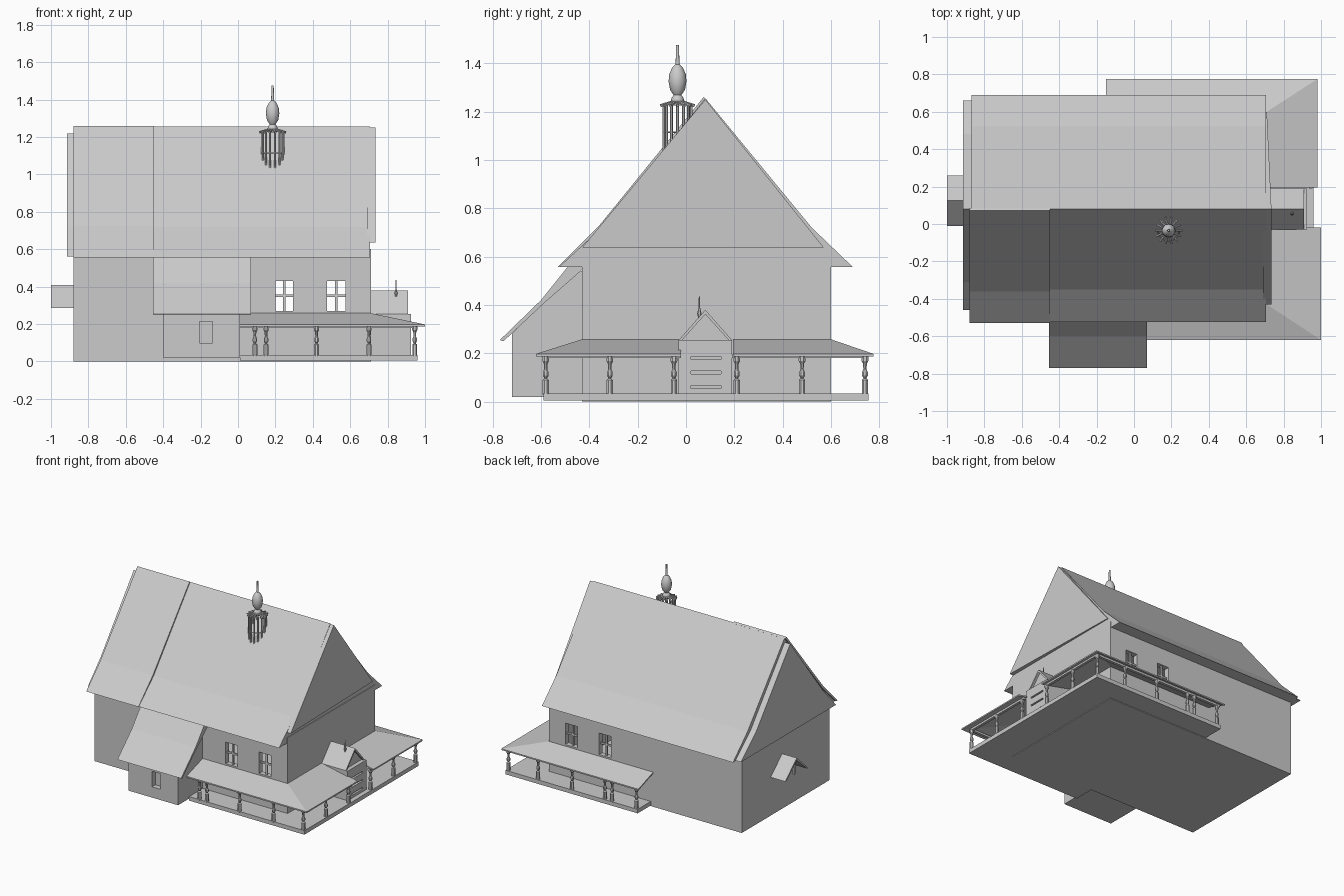
import bpy, bmesh, math
from mathutils import Vector

cube = bpy.data.objects.get("Cube")
if cube:
    bpy.data.objects.remove(cube, do_unlink=True)

grey = bpy.data.materials.new("plain_grey")
grey.use_nodes = True
grey.diffuse_color = (0.6, 0.6, 0.6, 1)
grey.node_tree.nodes["Principled BSDF"].inputs["Base Color"].default_value = (0.6, 0.6, 0.6, 1)


def finish(name, bm):
    bmesh.ops.recalc_face_normals(bm, faces=bm.faces)
    mesh = bpy.data.meshes.new(name)
    bm.to_mesh(mesh)
    bm.free()
    mesh.materials.append(grey)
    ob = bpy.data.objects.new(name, mesh)
    bpy.context.scene.collection.objects.link(ob)
    return ob


def solid(name, points, push):
    """Extrude a flat outline along a vector."""
    bm = bmesh.new()
    face = bm.faces.new([bm.verts.new(p) for p in points])
    new = bmesh.ops.extrude_face_region(bm, geom=[face], use_keep_orig=True)["geom"]
    bmesh.ops.translate(bm, vec=push, verts=[g for g in new if isinstance(g, bmesh.types.BMVert)])
    return finish(name, bm)


def prism(name, profile, x0, x1):
    """Extrude a (y, z) profile along x."""
    return solid(name, [(x0, y, z) for y, z in profile], (x1 - x0, 0, 0))


def box(name, x0, x1, y0, y1, z0, z1):
    return prism(name, [(y0, z0), (y1, z0), (y1, z1), (y0, z1)], x0, x1)


def lathe(name, profile, x, y, sides):
    bm = bmesh.new()
    rings = []
    for r, z in profile:
        turn = [math.tau * (i + 0.5) / sides for i in range(sides)]
        rings.append([bm.verts.new((x + r * math.cos(a), y + r * math.sin(a), z)) for a in turn])
    for low, high in zip(rings, rings[1:]):
        for i in range(sides):
            j = (i + 1) % sides
            bm.faces.new((low[i], low[j], high[j], high[i]))
    bm.faces.new(rings[0])
    bm.faces.new(rings[-1])
    return finish(name, bm)


def rod(name, a, b, r):
    a, b = Vector(a), Vector(b)
    bm = bmesh.new()
    bmesh.ops.create_cone(bm, cap_ends=True, segments=6, radius1=r, radius2=r, depth=(b - a).length)
    ob = finish(name, bm)
    ob.rotation_euler = (b - a).to_track_quat("Z", "Y").to_euler()
    ob.location = (a + b) / 2
    return ob


def cut(target, cutter):
    cutter.hide_render = True
    mod = target.modifiers.new("opening", "BOOLEAN")
    mod.operation, mod.solver, mod.object = "DIFFERENCE", "EXACT", cutter
    bpy.context.view_layer.objects.active = target
    bpy.ops.object.modifier_apply(modifier=mod.name)
    bpy.data.objects.remove(cutter, do_unlink=True)


def smooth(ob, angle=40):
    bpy.ops.object.select_all(action="DESELECT")
    ob.select_set(True)
    bpy.context.view_layer.objects.active = ob
    bpy.ops.object.shade_smooth_by_angle(angle=math.radians(angle))


# House walls, hollow, with two windows in the front and back
walls = box("house_walls", -0.88, 0.71, -0.43, 0.60, 0, 0.60)
cut(walls, box("room_cutter", -0.84, 0.67, -0.39, 0.56, 0.02, 0.555))
for x0, x1 in ((0.20, 0.295), (0.475, 0.575)):
    cut(walls, box("window_cutter", x0, x1, -0.7, 0.8, 0.27, 0.43))
    mid = (x0 + x1) / 2
    for side, y in (("front", -0.415), ("back", 0.575)):
        box(side + "_window_upright", mid - 0.007, mid + 0.007, y, y + 0.01, 0.265, 0.435)
        box(side + "_window_crossbar", x0 - 0.005, x1 + 0.005, y, y + 0.01, 0.345, 0.358)

# Main roof, with a raised overlay on the left part of the front slope
prism("main_roof", [(-0.525, 0.557), (-0.35, 0.72), (0.08, 1.255), (0.52, 0.72), (0.69, 0.557)], -0.87, 0.705)
prism("roof_overlay", [(-0.53, 0.557), (-0.36, 0.727), (0.073, 1.26), (0.085, 1.25), (-0.35, 0.715), (-0.51, 0.557)],
      -0.88, -0.45)

# Gable panels at both ends; the +x panel tapers toward the back
prism("end_gable", [(-0.46, 0.56), (-0.31, 0.72), (0.08, 1.22), (0.48, 0.72), (0.66, 0.56)], -0.915, -0.86)
gable = prism("entry_gable", [(-0.43, 0.637), (0.08, 1.25), (0.57, 0.637)], 0.69, 0.735)
for v in gable.data.vertices:
    if v.co.x > 0.7 and v.co.y > 0.1:
        v.co.x = 0.712

# Front lean-to
leanto = prism("leanto_walls", [(-0.42, 0.02), (-0.72, 0.02), (-0.72, 0.28), (-0.6, 0.405), (-0.48, 0.54), (-0.42, 0.54)],
               -0.40, 0.01)
cut(leanto, box("leanto_window_cutter", -0.205, -0.135, -0.8, -0.68, 0.10, 0.215))
prism("leanto_roof", [(-0.43, 0.557), (-0.49, 0.557), (-0.60, 0.42), (-0.77, 0.255), (-0.755, 0.25), (-0.59, 0.405),
                      (-0.43, 0.545)], -0.455, 0.07)

# Gallery floor wrapping three sides
floor = [(0.01, -0.59), (0.96, -0.59), (0.96, 0.755), (-0.13, 0.755), (-0.13, 0.59), (0.70, 0.59), (0.70, -0.42),
         (0.01, -0.42)]
solid("gallery_floor", [(x, y, 0.005) for x, y in floor], (0, 0, 0.03))

# Gallery roof slabs: top edge against the wall, lower edge at the eave
TOP, EAVE = 0.258, 0.198
slabs = {
    "front": [(0.01, -0.43), (0.71, -0.43), (1.0, -0.62), (0.01, -0.62)],
    "side_front": [(0.71, -0.02), (0.71, -0.43), (1.0, -0.62), (1.0, -0.02)],
    "side_back": [(0.71, 0.60), (0.71, 0.195), (0.98, 0.195), (0.98, 0.775)],
    "back": [(-0.15, 0.60), (0.71, 0.60), (0.98, 0.775), (-0.15, 0.775)],
}
for name, pts in slabs.items():
    solid("gallery_roof_" + name, [(x, y, z) for (x, y), z in zip(pts, (TOP, TOP, EAVE, EAVE))], (0, 0, -0.01))

# Beams above the posts
box("front_beam", 0.01, 0.955, -0.59, -0.57, 0.18, 0.195)
box("back_beam", -0.13, 0.955, 0.73, 0.75, 0.18, 0.195)
for y0, y1 in ((-0.59, -0.02), (0.19, 0.75)):
    box("side_beam", 0.935, 0.955, y0, y1, 0.18, 0.195)

# Turned posts
post = [(0.014, 0.03), (0.014, 0.09), (0.006, 0.097), (0.013, 0.108), (0.013, 0.122), (0.007, 0.135),
        (0.009, 0.158), (0.015, 0.168), (0.015, 0.19)]
spots = [(x, -0.58) for x in (0.09, 0.15, 0.42, 0.70)]
spots += [(0.945, y) for y in (-0.58, -0.315, -0.05, 0.21, 0.48, 0.74)]
spots += [(x, 0.74) for x in (-0.11, 0.09, 0.15, 0.42, 0.70)]
for x, y in spots:
    lathe("gallery_post", post, x, y, 8)

# Entry block with three slots, gabled canopy and a small finial
entry = box("entry_block", 0.70, 0.925, -0.03, 0.19, 0.005, 0.255)
for z in (0.055, 0.115, 0.175):
    cut(entry, box("slot_cutter", 0.89, 0.95, 0.02, 0.145, z, z + 0.012))


def canopy(name, mid, half, eave, ridge, x0, x1):
    t = 0.014
    prism(name, [(mid - half, eave), (mid, ridge), (mid + half, eave), (mid + half - t, eave),
                 (mid, ridge - t * 1.3), (mid - half + t, eave)], x0, x1)


canopy("entry_canopy", 0.08, 0.11, 0.255, 0.38, 0.70, 0.91)
prism("entry_canopy_gable", [(-0.02, 0.255), (0.08, 0.368), (0.18, 0.255)], 0.70, 0.895)
lathe("entry_finial", [(0.005, 0.33), (0.005, 0.35), (0.009, 0.365), (0.004, 0.385), (0.002, 0.435)], 0.845, 0.055, 6)

# Small canopy on the far end wall
canopy("end_canopy", 0.125, 0.135, 0.285, 0.41, -1.0, -0.87)
box("end_canopy_post", -0.985, -0.97, 0.117, 0.133, 0.285, 0.40)

# Roof turret: ring of rods, spoked crown, onion and spire
TX, TY = 0.185, -0.035
for i in range(14):
    a = math.tau * i / 14
    c, s = math.cos(a), math.sin(a)
    rod("turret_rod", (TX + 0.058 * c, TY + 0.058 * s, 1.03), (TX + 0.058 * c, TY + 0.058 * s, 1.23), 0.006)
    rod("turret_spoke", (TX + 0.072 * c, TY + 0.072 * s, 1.225), (TX + 0.012 * c, TY + 0.012 * s, 1.243), 0.006)
    b = math.tau * (i + 1) / 14
    rod("turret_ring", (TX + 0.058 * c, TY + 0.058 * s, 1.115),
        (TX + 0.058 * math.cos(b), TY + 0.058 * math.sin(b), 1.115), 0.003)
onion = lathe("turret_onion", [(0.022, 1.225), (0.028, 1.245), (0.024, 1.258), (0.016, 1.268), (0.031, 1.29),
                               (0.037, 1.325), (0.034, 1.355), (0.022, 1.382), (0.008, 1.395), (0.006, 1.475)],
              TX, TY, 14)
smooth(onion)
